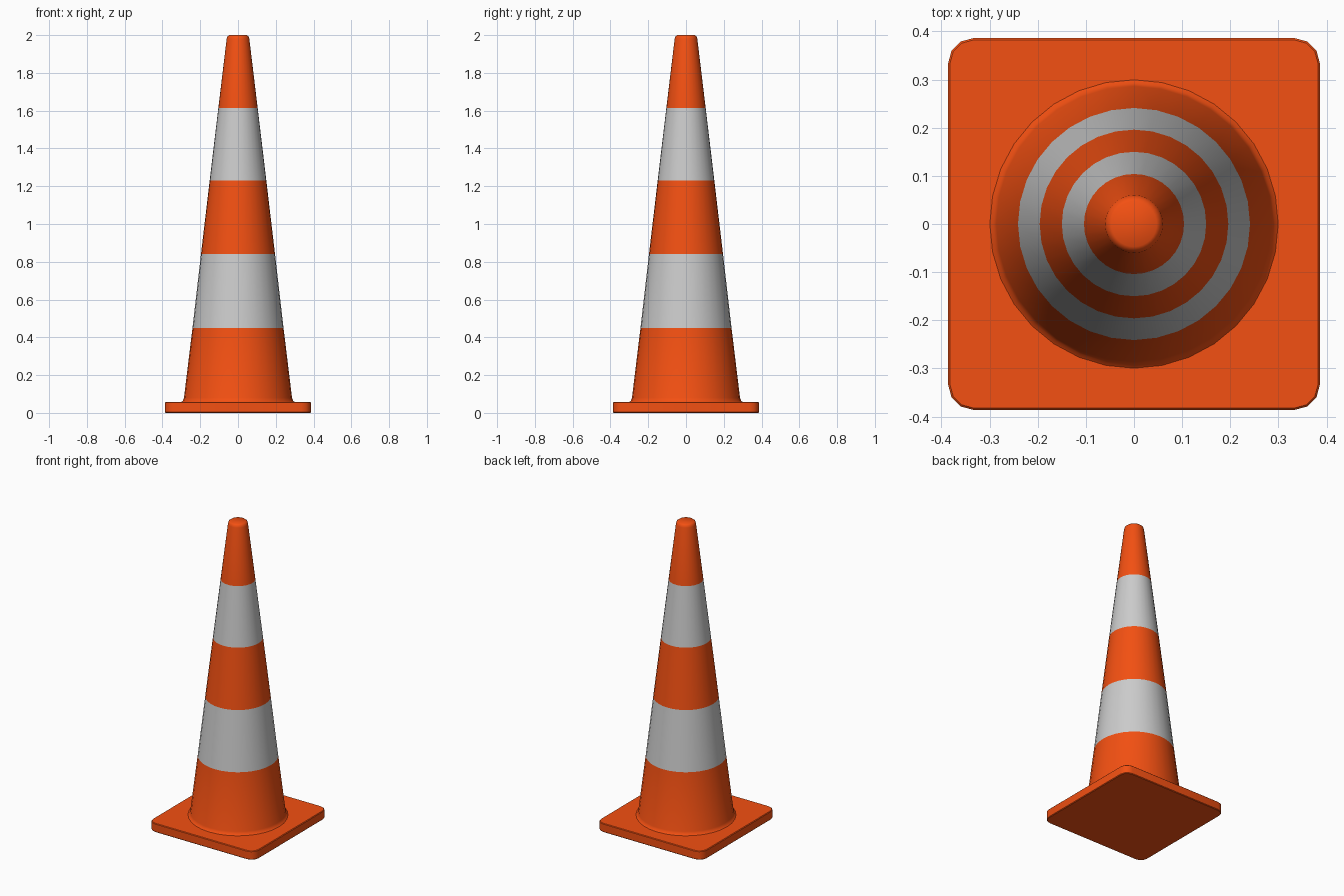
import bpy, bmesh
from math import sin, cos, pi

if "Cube" in bpy.data.objects:
    bpy.data.objects.remove(bpy.data.objects["Cube"])

SIDES = 32
orange = bpy.data.materials.new("orange_plastic")
orange.diffuse_color = (0.9, 0.08, 0.006, 1)
orange.use_nodes = True
orange.node_tree.nodes["Principled BSDF"].inputs["Base Color"].default_value = orange.diffuse_color


def finish(name, bm, mat=None, angle=40):
    bmesh.ops.recalc_face_normals(bm, faces=bm.faces)
    mesh = bpy.data.meshes.new(name)
    bm.to_mesh(mesh)
    bm.free()
    obj = bpy.data.objects.new(name, mesh)
    bpy.context.collection.objects.link(obj)
    if mat:
        mesh.materials.append(mat)
    bpy.ops.object.select_all(action='DESELECT')
    obj.select_set(True)
    bpy.context.view_layer.objects.active = obj
    bpy.ops.object.shade_smooth_by_angle(angle=angle * pi / 180)
    return obj


def lathe(name, profile, mat=None, cap=False):
    """Revolve (radius, height) points around z."""
    bm = bmesh.new()
    rings = [[bm.verts.new((r * cos(2 * pi * i / SIDES), r * sin(2 * pi * i / SIDES), z))
              for i in range(SIDES)] for r, z in profile]
    for low, high in zip(rings, rings[1:]):
        for i in range(SIDES):
            j = (i + 1) % SIDES
            bm.faces.new((low[i], low[j], high[j], high[i]))
    if cap:
        bm.faces.new(rings[-1])
    finish(name, bm, mat)


# square base plate with rounded corners and a softened rim
HALF, CORNER, THICK = 0.386, 0.052, 0.058
bm = bmesh.new()
rings = []
for inset, z in ((0.004, 0), (0, 0.004), (0, THICK - 0.004), (0.004, THICK)):
    ring = []
    for q in range(4):
        mid = pi / 4 + q * pi / 2
        cx = (HALF - CORNER) * (1 if cos(mid) > 0 else -1)
        cy = (HALF - CORNER) * (1 if sin(mid) > 0 else -1)
        for k in range(4):
            a = q * pi / 2 + k * pi / 6
            r = CORNER - inset
            ring.append(bm.verts.new((cx + r * cos(a), cy + r * sin(a), z)))
    rings.append(ring)
for low, high in zip(rings, rings[1:]):
    for i in range(16):
        j = (i + 1) % 16
        bm.faces.new((low[i], low[j], high[j], high[i]))
bm.faces.new(rings[0][::-1])
bm.faces.new(rings[-1])
finish("base_plate", bm, orange, 35)

# tapering cone in five bands, flared at the foot and rounded at the tip
lathe("lower_band", [(0.302, 0.056), (0.292, 0.064), (0.286, 0.08), (0.241, 0.45)], orange)
lathe("lower_reflective_band", [(0.241, 0.45), (0.196, 0.84)])
lathe("middle_band", [(0.196, 0.84), (0.15, 1.23)], orange)
lathe("upper_reflective_band", [(0.15, 1.23), (0.104, 1.615)])
lathe("tip_band", [(0.104, 1.615), (0.060, 1.98), (0.056, 1.993), (0.047, 2.0)], orange, cap=True)
